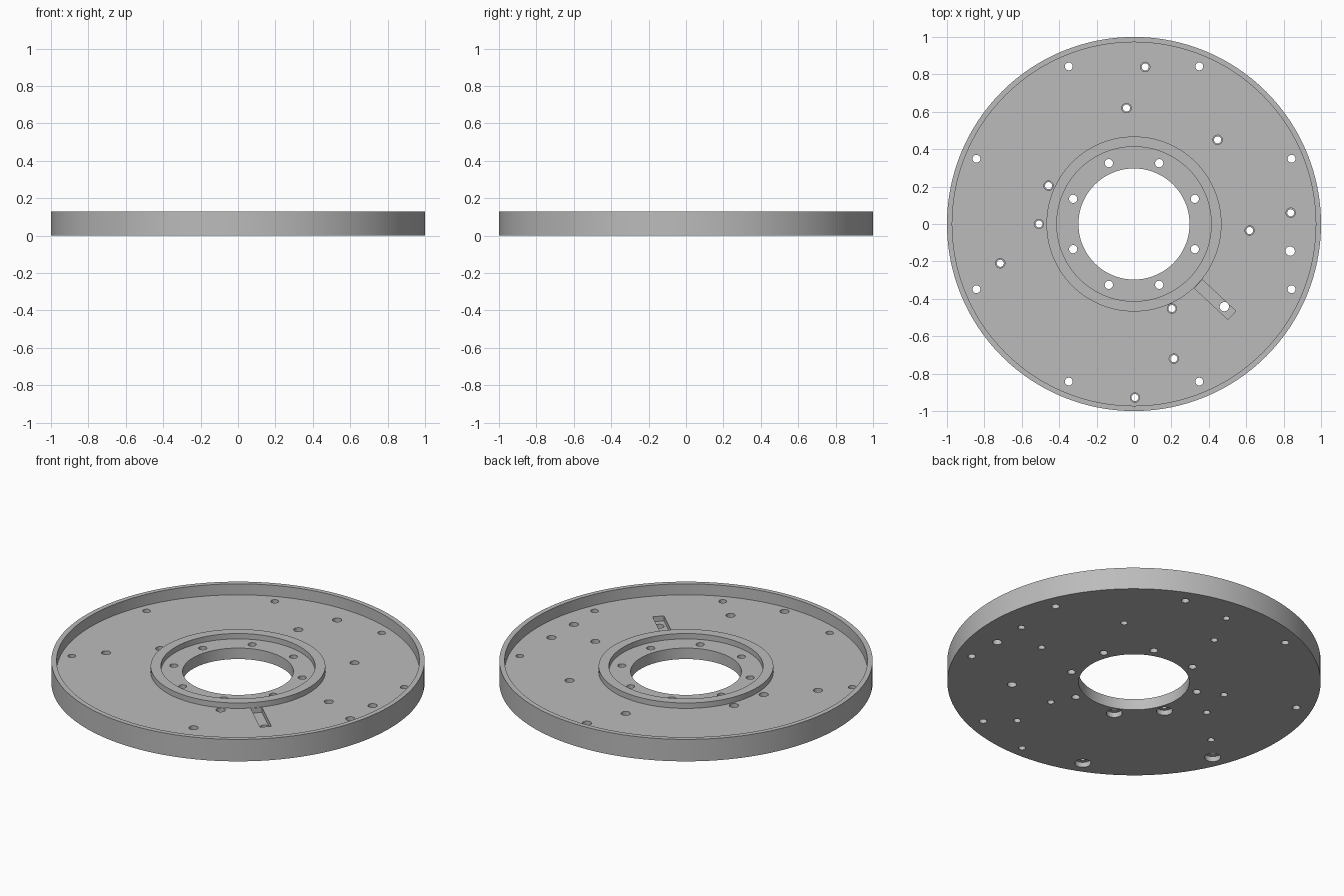
import bpy, bmesh, math
from mathutils import Matrix, Vector

if "Cube" in bpy.data.objects:
    bpy.data.objects.remove(bpy.data.objects["Cube"], do_unlink=True)

HEIGHT, FLOOR, HUB_TOP = 0.13, 0.065, 0.097

grey = bpy.data.materials.new("machined grey")
grey.use_nodes = True
grey.diffuse_color = (0.5, 0.5, 0.5, 1)
grey.node_tree.nodes["Principled BSDF"].inputs["Base Color"].default_value = grey.diffuse_color


def make_object(name, bm):
    bmesh.ops.recalc_face_normals(bm, faces=bm.faces)
    mesh = bpy.data.meshes.new(name)
    bm.to_mesh(mesh)
    bm.free()
    mesh.materials.append(grey)
    obj = bpy.data.objects.new(name, mesh)
    bpy.context.collection.objects.link(obj)
    return obj


def lathe(bm, profile, steps):
    """Spin a closed (radius, z) outline round the z axis."""
    rings = []
    for i in range(steps):
        a = math.tau * i / steps
        rings.append([bm.verts.new((r * math.cos(a), r * math.sin(a), z)) for r, z in profile])
    for i, ring in enumerate(rings):
        nxt = rings[(i + 1) % steps]
        for j in range(len(profile)):
            k = (j + 1) % len(profile)
            bm.faces.new((ring[j], nxt[j], nxt[k], ring[k]))


def plug(bm, x, y, radius, low, high, steps=24):
    """Add a cylinder from low to high."""
    place = Matrix.Translation((x, y, (low + high) / 2))
    bmesh.ops.create_cone(bm, cap_ends=True, segments=steps, radius1=radius,
                          radius2=radius, depth=high - low, matrix=place)


def cut(target, cutter):
    cutter.hide_render = True
    mod = target.modifiers.new("cut", "BOOLEAN")
    mod.operation = "DIFFERENCE"
    mod.solver = "EXACT"
    mod.object = cutter
    bpy.context.view_layer.objects.active = target
    bpy.ops.object.modifier_apply(modifier=mod.name)
    bpy.data.objects.remove(cutter, do_unlink=True)


# Flanged plate: outer rim, floor, raised hub ring and centre bore
bm = bmesh.new()
lathe(bm, [(0.297, 0), (1, 0), (1, HEIGHT), (0.972, HEIGHT), (0.972, FLOOR),
           (0.468, FLOOR), (0.468, HUB_TOP), (0.413, HUB_TOP), (0.413, FLOOR),
           (0.297, FLOOR)], 128)
plate = make_object("flanged_plate", bm)

# Shallow slot running outward from the hub ring
bm = bmesh.new()
turn = Matrix.Rotation(math.radians(-43), 4, "Z")
size = Matrix.Diagonal((0.245, 0.062, 0.06, 1))
bmesh.ops.create_cube(bm, size=1, matrix=turn @ Matrix.Translation((0.593, 0, FLOOR)) @ size)
cut(plate, make_object("slot_cutter", bm))

# Through holes: two bolt circles, tapped holes and two plain holes
threaded = [(0.06, 0.84), (-0.04, 0.62), (0.447, 0.45), (-0.457, 0.205),
            (-0.508, 0), (-0.715, -0.21), (0.618, -0.035), (0.838, 0.06),
            (0.203, -0.452), (0.213, -0.72), (0.005, -0.928)]
bolts = []
for radius, size in ((0.912, 0.021), (0.352, 0.022)):
    for i in range(8):
        a = math.radians(22.5 + 45 * i)
        bolts.append((radius * math.cos(a), radius * math.sin(a), size))
bm = bmesh.new()
for x, y, size in bolts:
    plug(bm, x, y, size, -0.1, 0.2)
for x, y in threaded:
    plug(bm, x, y, 0.019, -0.1, 0.2)
for x, y in ((0.835, -0.145), (0.483, -0.442)):
    plug(bm, x, y, 0.025, -0.1, 0.2)
cut(plate, make_object("hole_cutter", bm))

# Wider mouths on the tapped holes, and counterbores underneath one quadrant
bm = bmesh.new()
for x, y in threaded:
    plug(bm, x, y, 0.025, FLOOR - 0.03, FLOOR + 0.02)
for x, y, size in bolts:
    if x < 0 and y < 0:
        plug(bm, x, y, 0.043, -0.1, 0.03, 32)
cut(plate, make_object("counterbore_cutter", bm))

# Smooth walls with crisp edges
bpy.ops.object.select_all(action="DESELECT")
plate.select_set(True)
bpy.context.view_layer.objects.active = plate
bpy.ops.object.shade_smooth_by_angle(angle=math.radians(30))
